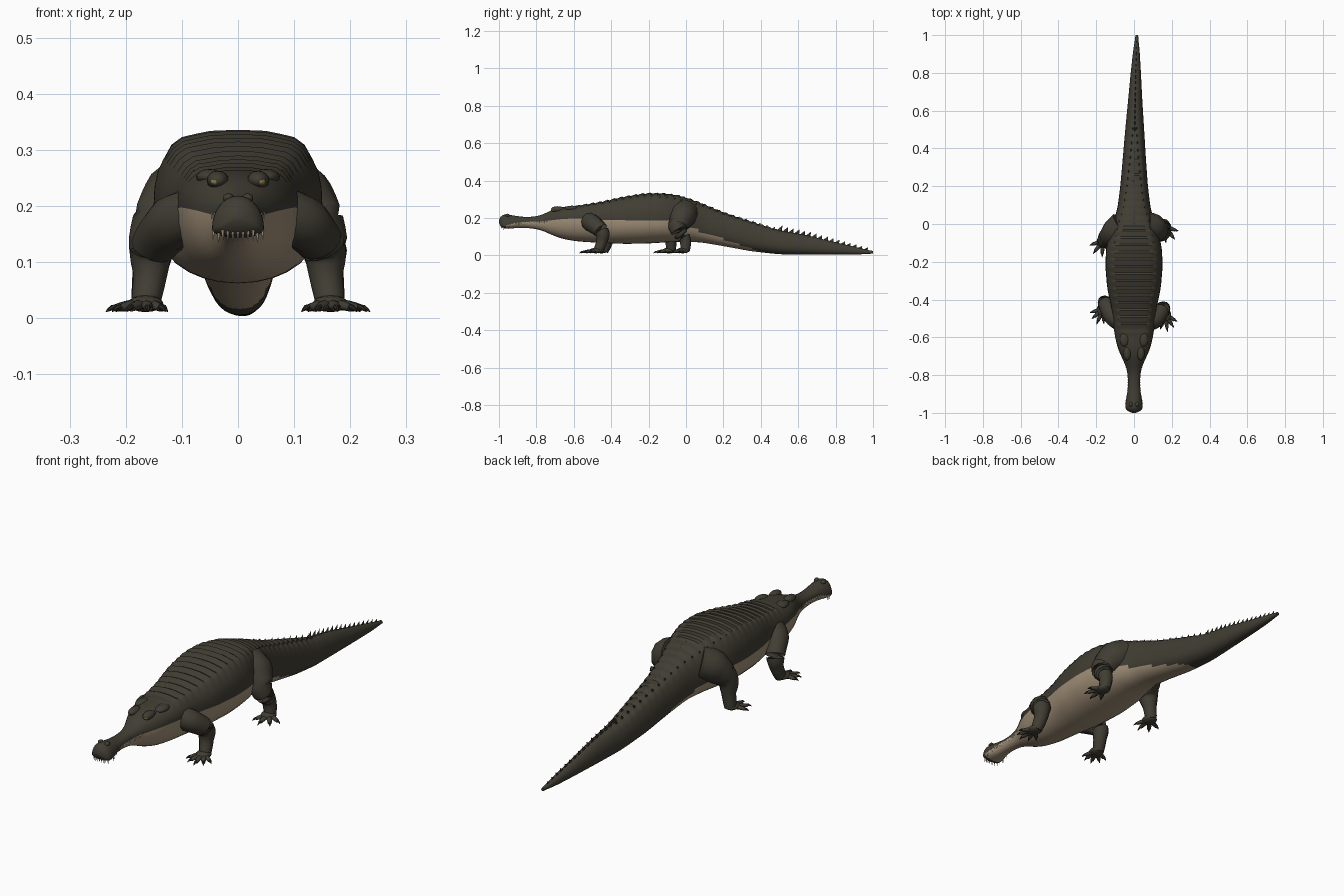
import bpy, bmesh, math
from mathutils import Vector

cube = bpy.data.objects.get("Cube")
if cube:
    bpy.data.objects.remove(cube)


def material(name, r, g, b):
    m = bpy.data.materials.new(name)
    m.use_nodes = True
    m.diffuse_color = (r, g, b, 1)
    m.node_tree.nodes["Principled BSDF"].inputs["Base Color"].default_value = (r, g, b, 1)
    return m


HIDE = material("dark olive hide", 0.052, 0.047, 0.033)
BELLY = material("pale belly", 0.36, 0.28, 0.19)
CLAW = material("dark claw", 0.025, 0.022, 0.018)
TOOTH = material("ivory tooth", 0.5, 0.44, 0.32)
EYE = material("amber eye", 0.3, 0.22, 0.07)


def finish(name, bm, mats, angle=40):
    bmesh.ops.recalc_face_normals(bm, faces=bm.faces)
    mesh = bpy.data.meshes.new(name)
    bm.to_mesh(mesh)
    bm.free()
    ob = bpy.data.objects.new(name, mesh)
    bpy.context.collection.objects.link(ob)
    for m in mats:
        mesh.materials.append(m)
    bpy.ops.object.select_all(action="DESELECT")
    ob.select_set(True)
    bpy.context.view_layer.objects.active = ob
    bpy.ops.object.shade_smooth_by_angle(angle=math.radians(angle))
    return ob


def loft(bm, rings):
    rows = [[bm.verts.new(p) for p in ring] for ring in rings]
    n = len(rows[0])
    for a, b in zip(rows, rows[1:]):
        for i in range(n):
            bm.faces.new((a[i], a[(i + 1) % n], b[(i + 1) % n], b[i]))
    bm.faces.new(rows[0])
    bm.faces.new(rows[-1])


# Body stations: y, half width, top, bottom, widest level, squareness
STATIONS = [
    (-1.00, .046, .218, .145, .158, 2.0), (-.95, .048, .220, .142, .160, 2.0),
    (-.91, .036, .210, .147, .178, 2.0), (-.84, .031, .204, .147, .180, 2.0),
    (-.77, .036, .215, .135, .182, 2.0), (-.72, .058, .243, .110, .188, 2.2),
    (-.66, .086, .260, .088, .195, 2.3), (-.58, .104, .266, .075, .198, 2.4),
    (-.46, .116, .285, .067, .190, 2.6), (-.34, .142, .312, .062, .188, 2.8),
    (-.22, .152, .332, .063, .188, 2.9), (-.12, .147, .332, .069, .188, 2.9),
    (-.02, .120, .318, .074, .180, 2.7), (.08, .088, .282, .070, .160, 2.5),
    (.20, .073, .232, .050, .125, 2.3), (.35, .061, .182, .022, .085, 2.2),
    (.50, .050, .134, .006, .058, 2.0), (.65, .038, .107, .004, .046, 2.0),
    (.80, .027, .070, .004, .032, 2.0), (.92, .017, .042, .005, .022, 2.0),
    (1.0, .006, .022, .010, .015, 2.0)]


def linear(y):
    y = min(max(y, -1), 1)
    for a, b in zip(STATIONS, STATIONS[1:]):
        if y <= b[0]:
            t = (y - a[0]) / (b[0] - a[0])
            return [u + (v - u) * t for u, v in zip(a, b)][1:]


def station(y):
    samples = [linear(y + d * .01) for d in range(-3, 4)]
    return [sum(c) / len(c) for c in zip(*samples)]


def sway(y):
    return .015 * max(0, y) ** 2


SCUTE = .038


def section(y):
    hw, top, bot, mid, p = station(y)
    u = min(1, (y + 1) / .035)
    cap = math.sqrt(max(.04, 1 - (1 - u) ** 2))
    phase = (y / SCUTE) % 1
    armour = min(1, max(0, (y + .62) / .1)) * min(1, max(0, (.6 - y) / .2))
    if y < -.93:
        mid_cap = (top + bot) / 2
        top, bot, mid = [mid_cap + (v - mid_cap) * cap for v in (top, bot, mid)]
    ring = []
    for k in range(32):
        a = k * math.tau / 32
        c, s = math.cos(a), math.sin(a)
        q = p if s > 0 else 2.2
        x = hw * cap * math.copysign(abs(c) ** (2 / q), c)
        t = abs(s) ** (2 / q)
        z = mid + t * ((top - mid) if s > 0 else (bot - mid))
        # overlapping rows of back plates
        if s > .6:
            z += .008 * armour * (phase - .5)
            if k in (4, 5, 11, 12):
                z += .004 * armour
        ring.append((x + sway(y), y, z))
    return ring


bm = bmesh.new()
loft(bm, [section(-1 + 2 * i / 210) for i in range(211)])
for f in bm.faces:
    c = f.calc_center_median()
    mid = station(c.y)[3]
    line = min(mid, .155 - .34 * c.y)
    f.material_index = int(c.z < line and -.965 < c.y < .4)
finish("body", bm, [HIDE, BELLY], 35)


# Saw-toothed crest: paired rows on the hips, one row on the tail
def crest_tooth(bm, x, y, z, length, height, width):
    base = [bm.verts.new((x + dx, y + dy, z - .012)) for dx, dy in
            ((0, -length), (width, 0), (0, length * .45), (-width, 0))]
    apex = bm.verts.new((x, y + length * .5, z + height))
    for i in range(4):
        bm.faces.new((base[i], base[(i + 1) % 4], apex))
    bm.faces.new(base)


bm = bmesh.new()
for i in range(16):
    y = .5 + i * .0305
    top = station(y)[1]
    crest_tooth(bm, sway(y), y, top, .03, .024 - .0009 * i, .007 - .0003 * i)
for i in range(30):
    y = -.6 + SCUTE * i
    hw, top, bot, mid, p = station(y)
    f = .72 if y < 0 else max(.2, .72 - 1.05 * y)
    z = mid + (top - mid) * (1 - f ** p) ** (1 / p)
    for side in (-1, 1):
        crest_tooth(bm, sway(y) + side * f * hw, y, z, .022, .006 + .008 * max(0, y), .006)
finish("back_crest", bm, [HIDE], 20)


def tube(bm, points, flat=1.0, sides=12, steps=5):
    pts = [Vector(p[:3]) for p in points]
    rad = [p[3] for p in points]
    n = len(pts)
    path = []
    for i in range(n - 1):
        a, b, c, d = [min(max(j, 0), n - 1) for j in (i - 1, i, i + 1, i + 2)]
        for k in range(steps + (i == n - 2)):
            t = k / steps
            pos = .5 * (2 * pts[b] + (pts[c] - pts[a]) * t
                        + (2 * pts[a] - 5 * pts[b] + 4 * pts[c] - pts[d]) * t * t
                        + (3 * pts[b] - pts[a] - 3 * pts[c] + pts[d]) * t ** 3)
            path.append((pos, rad[b] + (rad[c] - rad[b]) * t))
    rings = []
    for i, (pos, r) in enumerate(path):
        way = (path[min(i + 1, len(path) - 1)][0] - path[max(i - 1, 0)][0]).normalized()
        ref = Vector((0, 0, 1)) if abs(way.z) < .8 else Vector((0, -1, 0))
        u = way.cross(ref).normalized()
        v = u.cross(way)
        rings.append([pos + r * (u * math.cos(a) + v * flat * math.sin(a))
                      for a in (j * math.tau / sides for j in range(sides))])
    loft(bm, rings)


def ball(bm, pos, scale, seg=16):
    made = bmesh.ops.create_uvsphere(bm, u_segments=seg, v_segments=seg // 2, radius=1)["verts"]
    bmesh.ops.scale(bm, vec=scale, verts=made)
    bmesh.ops.translate(bm, vec=pos, verts=made)


# Legs with webbed feet, toes and claws
def leg(name, side, points, toes, turn, reach):
    bm = bmesh.new()
    tube(bm, [(side * x, y, z, r) for x, y, z, r in points])
    ax, ay = side * points[-1][0], points[-1][1]
    ball(bm, (ax, ay - .012, .026), (.032, .036, .015))
    claws = bmesh.new()
    for i in range(toes):
        a = math.radians(turn + (i / (toes - 1) - .5) * 105)
        dx, dy = side * math.sin(a), -math.cos(a)
        size = reach * (1 - .2 * abs(i / (toes - 1) - .5) * 2)

        def at(t, z, r):
            return (ax + dx * size * t, ay - .01 + dy * size * t, z, r)
        tube(bm, [at(.1, .024, .013), at(.45, .023, .011), at(.78, .018, .008)], .8, 8, 3)
        tube(claws, [at(.7, .019, .007), at(.85, .019, .005), at(1, .012, .001)], 1, 6, 2)
    finish(name, bm, [HIDE], 60)
    finish(name + "_claws", claws, [CLAW])


def front(dy):
    return [(.07, -.52, .185, .05), (.115, -.50 + dy / 2, .170, .049),
            (.152, -.45 + dy, .125, .040), (.157, -.45 + dy, .075, .030),
            (.165, -.47 + dy, .024, .025)]


def hind(dy):
    return [(.06, -.01, .225, .078), (.105, -.02 + dy / 3, .205, .072),
            (.148, -.045 + dy / 2, .145, .047), (.157, -.005 + dy, .085, .031),
            (.165, -.005 + dy, .024, .025)]


leg("front_left_leg", 1, front(0), 5, 8, .092)
leg("front_right_leg", -1, front(.03), 5, 22, .088)
leg("hind_left_leg", 1, hind(0), 4, 20, .092)
leg("hind_right_leg", -1, hind(-.075), 4, 20, .092)

# Brows, eyes and nostrils
brows, eyes, nose = bmesh.new(), bmesh.new(), bmesh.new()
for s in (-1, 1):
    ball(brows, (s * .036, -.685, .246), (.020, .038, .017))
    ball(eyes, (s * .040, -.711, .244), (.009, .011, .007), 10)
    ball(nose, (s * .017, -.955, .214), (.011, .014, .009), 10)
    ball(brows, (s * .050, -.61, .252), (.025, .04, .014))
finish("brows", brows, [HIDE], 60)
finish("eyes", eyes, [EYE], 60)
finish("nostrils", nose, [HIDE], 60)

# Teeth along both sides of the jaw
bm = bmesh.new()
for s in (-1, 1):
    for i in range(18):
        y = -.975 + i * .0135
        hw, top, bot, mid, p = station(y)
        lean = .72 if i < 2 else .97
        root = mid + .004 if i > 2 else mid - .006
        tip = -.018 if i % 2 == 0 else -.012
        tube(bm, [(s * hw * lean, y, root, .0035), (s * hw * (lean + .03), y, root + tip, .0006)], 1, 6, 1)
for i in range(-3, 4):
    tube(bm, [(i * .009, -.985, .157, .0035), (i * .009, -.987, .139, .0006)], 1, 6, 1)
finish("teeth", bm, [TOOTH])
